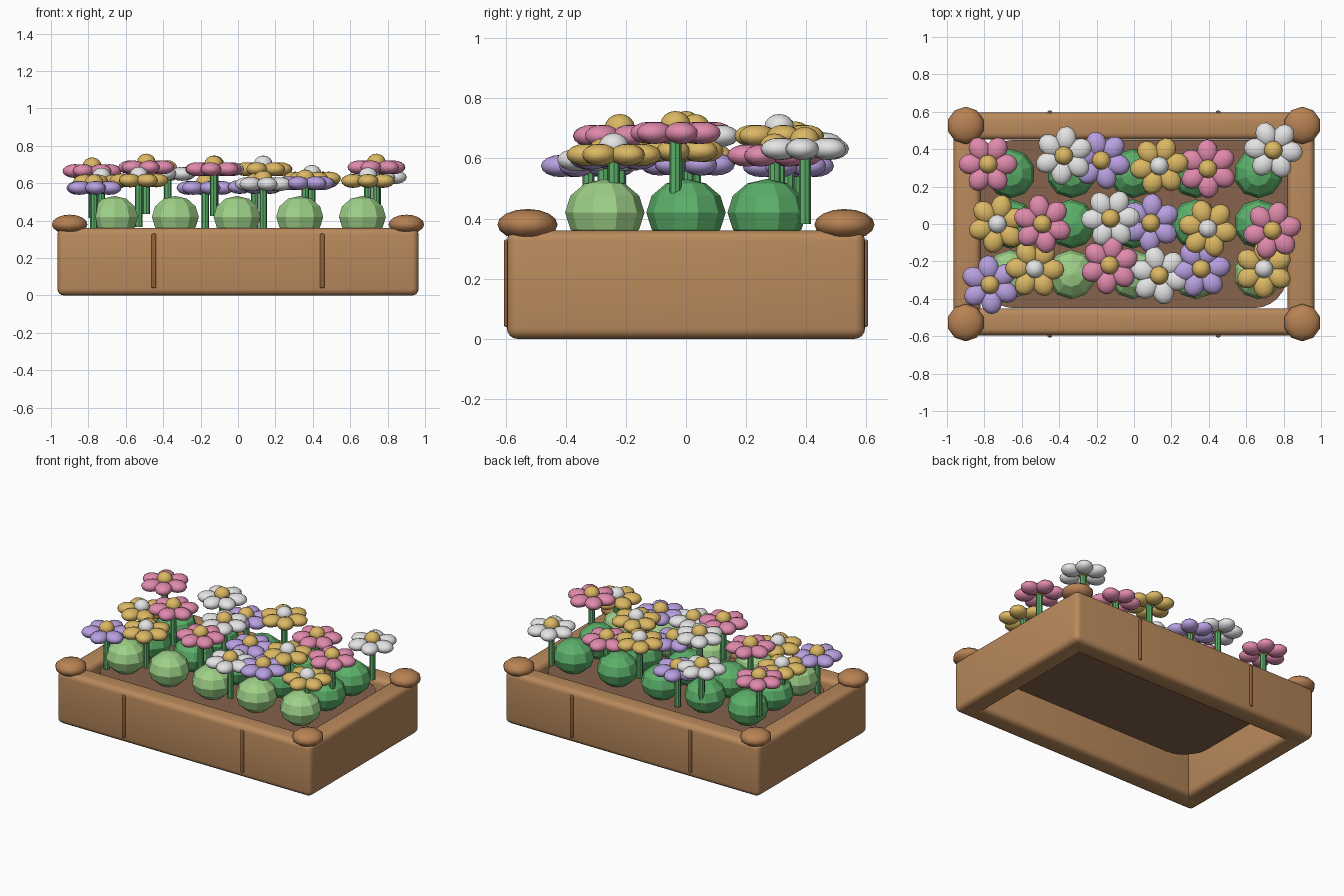
import bpy, bmesh, math
from mathutils import Matrix, Vector

if "Cube" in bpy.data.objects:
    bpy.data.objects.remove(bpy.data.objects["Cube"])


def lin(c):
    c /= 255
    return c / 12.92 if c <= 0.04045 else ((c + 0.055) / 1.055) ** 2.4


def material(name, r, g, b):
    m = bpy.data.materials.new(name)
    m.diffuse_color = (lin(r), lin(g), lin(b), 1)
    m.use_nodes = True
    m.node_tree.nodes["Principled BSDF"].inputs["Base Color"].default_value = m.diffuse_color
    return m


WOOD = material("wood", 186, 138, 92)
KNOB = material("knob_wood", 184, 130, 84)
SLAT = material("dark_wood", 150, 96, 56)
SOIL = material("soil", 134, 98, 76)
LIGHT = material("light_green", 158, 208, 136)
DARK = material("leaf_green", 92, 176, 106)
PETAL = {"pink": material("pink", 224, 138, 172),
         "white": material("white", 228, 228, 228),
         "yellow": material("yellow", 220, 184, 100),
         "purple": material("purple", 184, 160, 224)}


def finish(name, bm, mats, smooth):
    me = bpy.data.meshes.new(name)
    for f in bm.faces:
        f.smooth = smooth
    bm.to_mesh(me)
    bm.free()
    for m in mats:
        me.materials.append(m)
    ob = bpy.data.objects.new(name, me)
    bpy.context.collection.objects.link(ob)
    return ob


def ball(bm, loc, scale, seg, rings, slot=0, turn=0):
    mat = (Matrix.Translation(loc) @ Matrix.Rotation(turn, 4, 'Z')
           @ Matrix.Diagonal((*scale, 1)))
    r = bmesh.ops.create_uvsphere(bm, u_segments=seg, v_segments=rings, radius=1, matrix=mat)
    for f in {f for v in r["verts"] for f in v.link_faces}:
        f.material_index = slot


def board(name, loc, size, mat, bevel):
    bm = bmesh.new()
    bmesh.ops.create_cube(bm, size=1, matrix=Matrix.Translation(loc) @ Matrix.Diagonal((*size, 1)))
    bmesh.ops.bevel(bm, geom=bm.edges[:], offset=bevel, segments=4, profile=0.5, affect='EDGES')
    return finish(name, bm, [mat], True)


# planter walls, open underneath
for s, n in ((-1, "front"), (1, "back")):
    board(n + "_wall", (0, s * 0.523, 0.18), (1.93, 0.145, 0.36), WOOD, 0.035)
    for x in (-0.45, 0.45):
        board(n + "_slat", (x, s * 0.597, 0.185), (0.024, 0.018, 0.29), SLAT, 0.007)
for s, n in ((-1, "left"), (1, "right")):
    board(n + "_wall", (s * 0.893, 0, 0.18), (0.145, 1.18, 0.36), WOOD, 0.035)

# corner knobs
for sx in (-1, 1):
    for sy in (-1, 1):
        bm = bmesh.new()
        ball(bm, (sx * 0.9, sy * 0.527, 0.38), (0.1, 0.1, 0.052), 10, 8)
        finish("corner_knob", bm, [KNOB], True)

# soil slab with rounded corners
bm = bmesh.new()
pts = []
for k, (sx, sy) in enumerate(((1, 1), (-1, 1), (-1, -1), (1, -1))):
    for i in range(7):
        a = (k + i / 6) * math.pi / 2
        pts.append((sx * 0.64 + 0.18 * math.cos(a), sy * 0.27 + 0.18 * math.sin(a), 0.25))
face = bm.faces.new([bm.verts.new(p) for p in pts])
ext = bmesh.ops.extrude_face_region(bm, geom=[face])
bmesh.ops.translate(bm, vec=(0, 0, 0.07), verts=[v for v in ext["geom"] if isinstance(v, bmesh.types.BMVert)])
bmesh.ops.recalc_face_normals(bm, faces=bm.faces[:])
finish("soil", bm, [SOIL], False)

# faceted bushes, front row lighter
for y in (-0.27, 0, 0.27):
    for x in (-0.66, -0.335, -0.005, 0.33, 0.665):
        bm = bmesh.new()
        ball(bm, (x, y, 0.42), (0.132, 0.132, 0.112), 10, 6)
        finish("bush", bm, [LIGHT if y < 0 else DARK], False)

# flowers: x, y, petal height, colour
FLOWERS = [
    (-0.78, 0.32, 0.665, "pink"), (-0.375, 0.365, 0.65, "white"), (-0.175, 0.34, 0.575, "purple"),
    (0.135, 0.31, 0.675, "yellow"), (0.395, 0.295, 0.61, "pink"), (0.745, 0.395, 0.632, "white"),
    (-0.73, 0, 0.61, "yellow"), (-0.49, 0, 0.685, "pink"), (-0.125, 0.03, 0.675, "white"),
    (0.09, 0.005, 0.58, "purple"), (0.395, -0.025, 0.625, "yellow"), (0.74, -0.035, 0.685, "pink"),
    (-0.77, -0.325, 0.575, "purple"), (-0.53, -0.24, 0.615, "yellow"), (-0.13, -0.22, 0.675, "pink"),
    (0.135, -0.275, 0.595, "white"), (0.36, -0.24, 0.60, "purple"), (0.695, -0.24, 0.612, "yellow")]
for i, (x, y, z, col) in enumerate(FLOWERS):
    bm = bmesh.new()
    for k in range(6):
        a = k * math.pi / 3 + i * 0.4
        ball(bm, (x + 0.092 * math.cos(a), y + 0.092 * math.sin(a), z),
             (0.066, 0.056, 0.037), 12, 8, 0, a)
    ball(bm, (x, y, z + 0.028), (0.05, 0.05, 0.045), 12, 8, 1)
    heart = PETAL["white" if col == "yellow" else "yellow"]
    finish(col + "_flower", bm, [PETAL[col], heart], True)
    # stem
    bm = bmesh.new()
    bmesh.ops.create_cone(bm, cap_ends=True, segments=8, radius1=0.02, radius2=0.02, depth=0.25,
                          matrix=Matrix.Translation((x, y, z - 0.125)))
    finish("stem", bm, [DARK], False)
